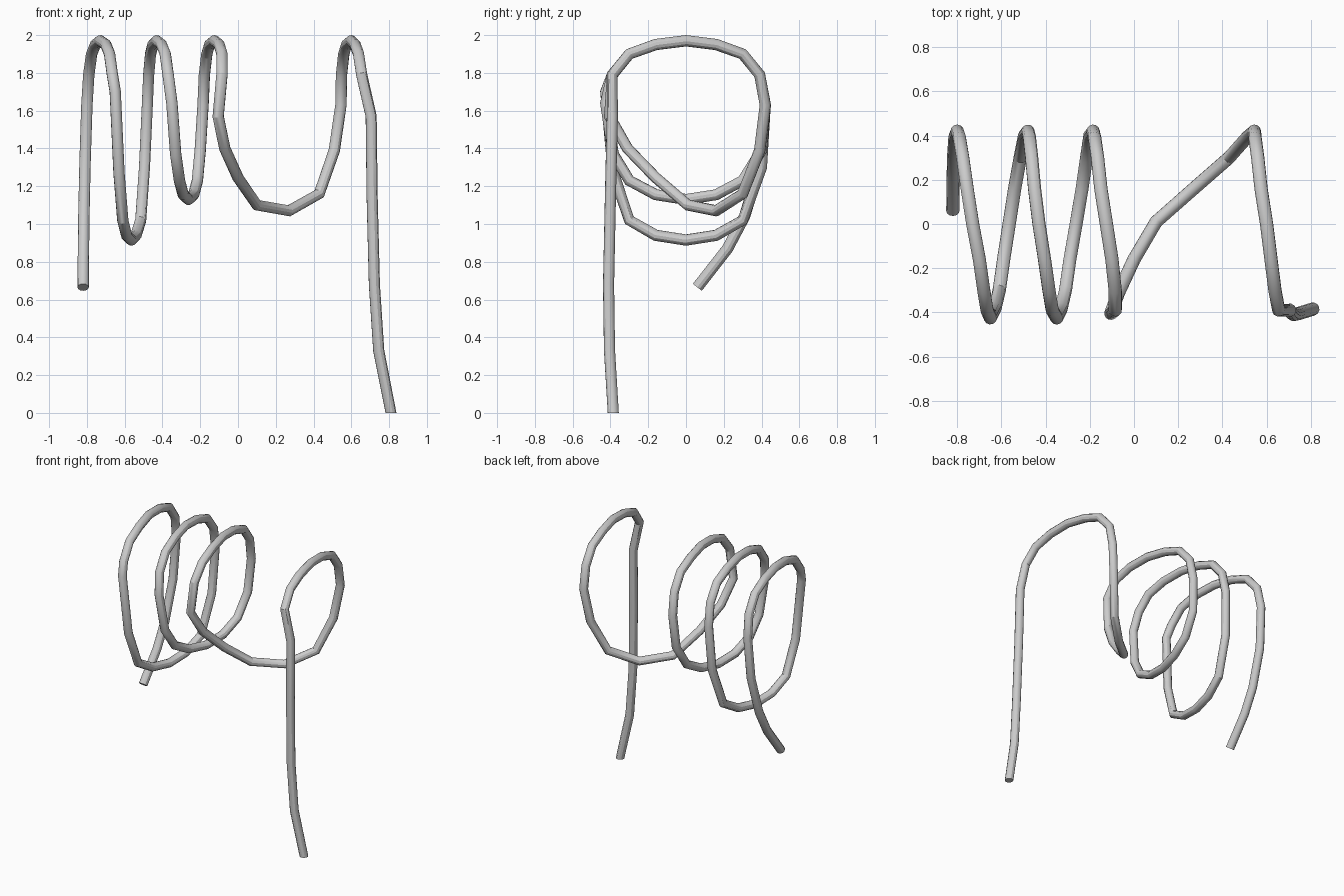
import bpy

# Shared arch over the top of each coil, from back (+y) to front (-y)
ARCH = [(0.42, 1.63), (0.39, 1.79), (0.30, 1.90), (0.16, 1.95), (0.0, 1.97),
        (-0.16, 1.95), (-0.30, 1.90), (-0.39, 1.79)]


def arch(xs):
    return [(x, y, z) for x, (y, z) in zip(xs, ARCH)]


def dip(xs, zs):
    """Lower half of a coil, from front (-y) to back (+y)."""
    ys = [-0.425, -0.385, -0.30, -0.16, 0.0, 0.16, 0.30, 0.40]
    return list(zip(xs, ys, zs))


path = [(-0.82, 0.06, 0.665), (-0.818, 0.22, 0.87), (-0.816, 0.31, 1.04), (-0.81, 0.395, 1.32)]
path += arch([-0.80, -0.79, -0.775, -0.755, -0.73, -0.70, -0.68, -0.665])
path += dip([-0.65, -0.63, -0.61, -0.59, -0.565, -0.54, -0.515, -0.495],
            [1.70, 1.27, 1.02, 0.94, 0.915, 0.94, 1.02, 1.30])
path += arch([-0.48, -0.473, -0.463, -0.45, -0.43, -0.405, -0.385, -0.37])
path += dip([-0.35, -0.33, -0.31, -0.29, -0.262, -0.235, -0.215, -0.20],
            [1.64, 1.37, 1.23, 1.155, 1.13, 1.155, 1.23, 1.39])
path += arch([-0.185, -0.178, -0.165, -0.15, -0.125, -0.10, -0.085, -0.085])
# Stretched loop towards the last arch
path += [(-0.105, -0.405, 1.57), (-0.07, -0.31, 1.40), (0.0, -0.16, 1.245),
         (0.10, 0.01, 1.10), (0.27, 0.16, 1.07), (0.43, 0.30, 1.16), (0.51, 0.39, 1.39)]
path += arch([0.545, 0.548, 0.56, 0.575, 0.60, 0.62, 0.638, 0.655])
# Hanging tail
path += [(0.705, -0.39, 1.57), (0.71, -0.40, 1.15), (0.722, -0.41, 0.68),
         (0.745, -0.405, 0.33), (0.81, -0.385, 0.0)]

# Coiled cord: round tube along the path
curve = bpy.data.curves.new("coiled_cord", "CURVE")
curve.dimensions = "3D"
curve.bevel_depth = 0.03
curve.bevel_resolution = 4
curve.use_fill_caps = True
spline = curve.splines.new("POLY")
spline.points.add(len(path) - 1)
for point, co in zip(spline.points, path):
    point.co = (*co, 1.0)
cord = bpy.data.objects.new("coiled_cord", curve)
bpy.context.collection.objects.link(cord)
bpy.context.view_layer.objects.active = cord
cord.select_set(True)
bpy.ops.object.convert(target="MESH")

# Level the lower end so that it stands flat
for v in cord.data.vertices:
    if v.co.z < 0.1:
        v.co.z = 0.0
bpy.ops.object.shade_smooth_by_angle()
